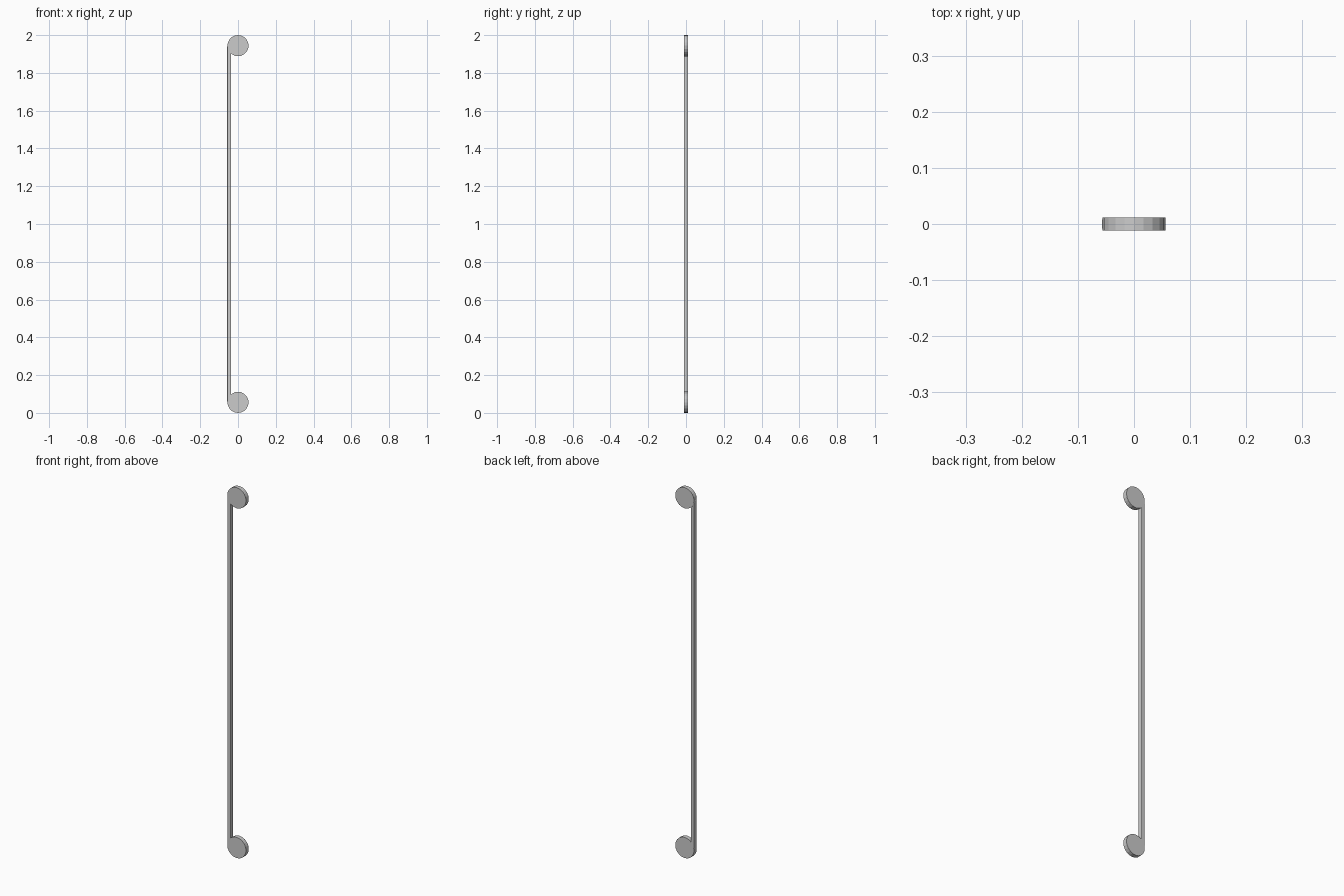
import bpy
from math import pi

if "Cube" in bpy.data.objects:
    bpy.data.objects.remove(bpy.data.objects["Cube"])

DISC_R = 0.056
DISC_T = 0.023
BAR_W = 0.021
BAR_T = 0.0226
BAR_LEFT = -0.057

# End discs, facing front and back, flat shaded
for name, z in (("lower_disc", DISC_R), ("upper_disc", 2 - DISC_R)):
    bpy.ops.mesh.primitive_cylinder_add(vertices=20, radius=DISC_R, depth=DISC_T,
                                        location=(0, 0, z), rotation=(pi / 2, 0, 0))
    bpy.context.object.name = name

# Long bar with softened edges, joining the left sides of the discs
bpy.ops.mesh.primitive_cube_add(size=1, location=(BAR_LEFT + BAR_W / 2, 0, 1))
bar = bpy.context.object
bar.name = "connecting_bar"
bar.scale = (BAR_W, BAR_T, 2 - 2 * DISC_R)
bpy.ops.object.transform_apply(location=False, rotation=False, scale=True)
bevel = bar.modifiers.new("soft_edges", 'BEVEL')
bevel.width = 0.004
bevel.segments = 2
